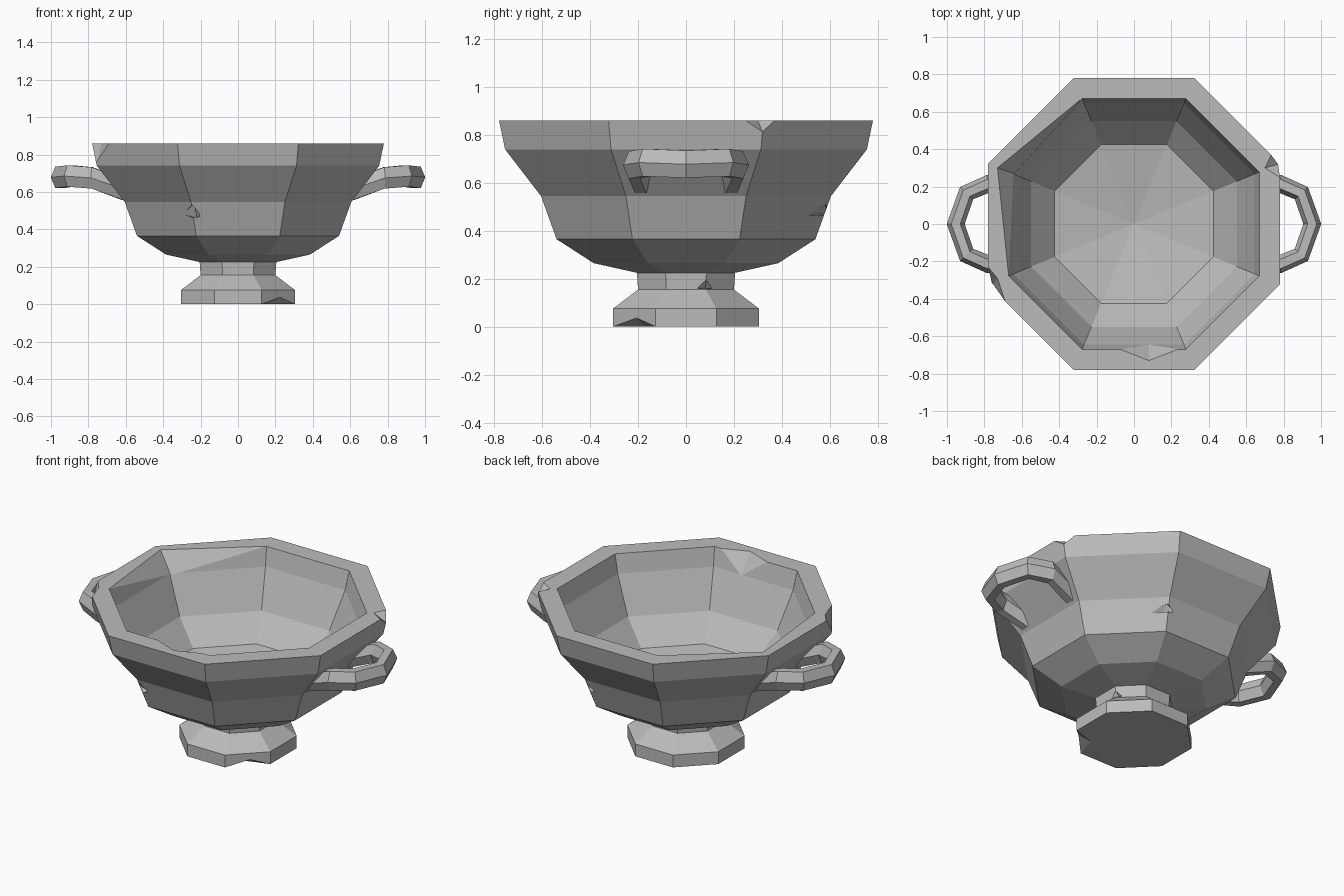
import bpy, bmesh, math
from mathutils import Vector

old = bpy.data.objects.get("Cube")
if old:
    bpy.data.objects.remove(old, do_unlink=True)

stone = bpy.data.materials.new("grey_stone")
stone.use_nodes = True
stone.diffuse_color = (0.5, 0.5, 0.5, 1)
bsdf = next(n for n in stone.node_tree.nodes if n.type == 'BSDF_PRINCIPLED')
bsdf.inputs["Base Color"].default_value = (0.5, 0.5, 0.5, 1)
bsdf.inputs["Roughness"].default_value = 0.9


def finish(bm, name):
    bmesh.ops.recalc_face_normals(bm, faces=bm.faces)
    mesh = bpy.data.meshes.new(name)
    bm.to_mesh(mesh)
    bm.free()
    mesh.materials.append(stone)
    obj = bpy.data.objects.new(name, mesh)
    bpy.context.collection.objects.link(obj)
    return obj


def bridge(bm, a, b):
    n = len(a)
    for i in range(n):
        bm.faces.new((a[i], a[(i + 1) % n], b[(i + 1) % n], b[i]))


# Octagonal bowl and foot: (flat-to-centre distance, height), outside then inside
PROFILE = [(0.305, 0), (0.305, 0.075), (0.2, 0.155), (0.205, 0.225),
           (0.385, 0.265), (0.54, 0.365), (0.605, 0.545), (0.755, 0.74),
           (0.78, 0.86), (0.67, 0.86), (0.645, 0.75), (0.55, 0.53), (0.425, 0.39)]
bm = bmesh.new()
rings = []
for apothem, z in PROFILE:
    r = apothem / math.cos(math.pi / 8)
    angles = [math.pi / 8 + k * math.pi / 4 for k in range(8)]
    rings.append([bm.verts.new((r * math.cos(t), r * math.sin(t), z)) for t in angles])
for lower, upper in zip(rings, rings[1:]):
    bridge(bm, lower, upper)
bm.faces.new(rings[0])
centre = bm.verts.new((0, 0, 0.32))
for i in range(8):
    bm.faces.new((rings[-1][i], rings[-1][(i + 1) % 8], centre))
bowl = finish(bm, "bowl")

# Chips knocked out of the rim, wall, neck and foot
CHIPS = {
    "rim_left": [(.78, .25, .86), (.735, .37, .86), (.775, .32, .81), (.7, .3, .86), (.9, .4, .95)],
    "rim_right": [(-.78, -.23, .86), (-.69, -.41, .86), (-.76, -.33, .74), (-.73, -.29, .86), (-.95, -.45, .95)],
    "rim_front": [(-.12, -.66, .87), (.28, -.66, .87), (.08, -.73, .86), (.08, -.64, .74), (.08, -.55, .95)],
    "rim_inner": [(-.28, .67, .86), (-.67, -.28, .86), (-.73, .3, .86), (-.64, .27, .74), (-.3, 0, 1)],
    "foot": [(.126, -.305, 0), (.305, -.126, 0), (.23, -.21, .04), (.17, -.17, 0), (.35, -.35, -.1)],
    "wall_front": [(-.29, -.54, .48), (-.2, -.585, .47), (-.235, -.58, .54), (-.22, -.54, .46), (-.33, -.75, .47)],
    "wall_back": [(.19, .59, .47), (.34, .49, .46), (.25, .58, .51), (.25, .54, .47), (.3, .75, .47)],
    "neck": [(.21, .04, .16), (.18, .12, .16), (.2, .085, .195), (.165, .08, .16), (.3, .13, .165)],
}
for name, points in CHIPS.items():
    bm = bmesh.new()
    for p in points:
        bm.verts.new(p)
    bmesh.ops.convex_hull(bm, input=bm.verts)
    cutter = finish(bm, name + "_chip_cutter")
    cutter.hide_render = True
    mod = bowl.modifiers.new(name + "_chip", 'BOOLEAN')
    mod.operation = 'DIFFERENCE'
    mod.solver = 'EXACT'
    mod.object = cutter
    bpy.context.view_layer.objects.active = bowl
    bpy.ops.object.modifier_apply(modifier=mod.name)
    bpy.data.objects.remove(cutter, do_unlink=True)

# Looped handles: a hexagonal bar swept from wall to wall
HALF = [(0.62, 0.19, 0.615), (0.78, 0.215, 0.675), (0.895, 0.165, 0.685)]
PATH = [Vector(p) for p in HALF] + [Vector((0.953, 0, 0.678))]
PATH += [Vector((x, -y, z)) for x, y, z in reversed(HALF)]


def make_handle(side, name):
    bm = bmesh.new()
    loops = []
    for i, p in enumerate(PATH):
        before = (p - PATH[max(i - 1, 0)]).normalized()
        after = (PATH[min(i + 1, len(PATH) - 1)] - p).normalized()
        along = before + after
        out = Vector((-along.y, along.x, 0)).normalized()
        loop = []
        for k in range(6):
            t = k * math.pi / 3
            v = p + out * (0.048 * math.cos(t)) + Vector((0, 0, 0.066 * math.sin(t)))
            loop.append(bm.verts.new((side * v.x, v.y, v.z)))
        loops.append(loop)
    for a, b in zip(loops, loops[1:]):
        bridge(bm, a, b)
    bm.faces.new(loops[0])
    bm.faces.new(loops[-1])
    return finish(bm, name)


make_handle(1, "left_handle")
make_handle(-1, "right_handle")
